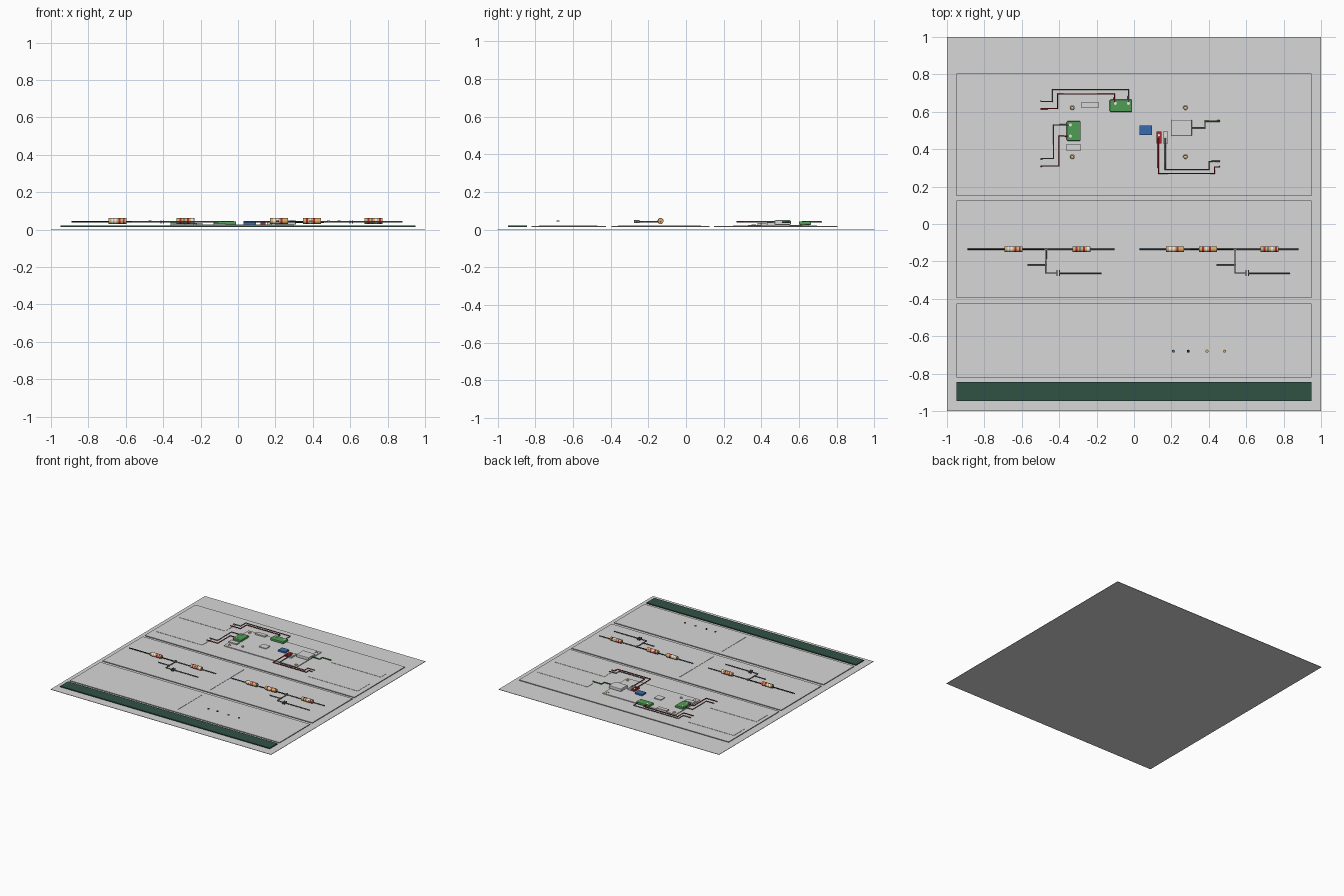
import bpy
import math

cube = bpy.data.objects.get("Cube")
if cube:
    bpy.data.objects.remove(cube, do_unlink=True)


def material(name, r, g, b):
    m = bpy.data.materials.new(name)
    m.use_nodes = True
    m.diffuse_color = (r, g, b, 1)
    m.node_tree.nodes["Principled BSDF"].inputs["Base Color"].default_value = (r, g, b, 1)
    return m


PALE = material("pale grey", 0.68, 0.68, 0.68)
DARK_GREEN = material("dark green", 0.03, 0.085, 0.06)
GREEN = material("terminal green", 0.08, 0.34, 0.09)
RED = material("red", 0.45, 0.02, 0.025)
GREY = material("wire grey", 0.2, 0.2, 0.2)
BLUE = material("blue", 0.04, 0.15, 0.42)
TAN = material("tan", 0.68, 0.42, 0.17)
GOLD = material("gold", 0.7, 0.4, 0.07)
WHITE = material("white", 0.85, 0.85, 0.82)
BLACK = material("black", 0.02, 0.02, 0.025)


def box(name, x0, x1, y0, y1, z0, z1, mat, bevel=0):
    bpy.ops.mesh.primitive_cube_add(size=1, location=((x0 + x1) / 2, (y0 + y1) / 2, (z0 + z1) / 2))
    o = bpy.context.object
    o.name = name
    o.scale = (x1 - x0, y1 - y0, z1 - z0)
    bpy.ops.object.transform_apply(location=False, rotation=False)
    o.data.materials.append(mat)
    if bevel:
        mod = o.modifiers.new("soft edges", "BEVEL")
        mod.width = bevel
        mod.segments = 2
    return o


def cylinder(name, x, y, z, r, h, mat, along_x=False):
    bpy.ops.mesh.primitive_cylinder_add(vertices=20, radius=r, depth=h, location=(x, y, z),
                                        rotation=(0, math.pi / 2 if along_x else 0, 0))
    o = bpy.context.object
    o.name = name
    o.data.materials.append(mat)
    bpy.ops.object.shade_smooth_by_angle()
    return o


def wire(name, points, mat, z=0.041, r=0.004):
    curve = bpy.data.curves.new(name, "CURVE")
    curve.dimensions = "3D"
    curve.bevel_depth = r
    curve.bevel_resolution = 2
    curve.use_fill_caps = True
    spline = curve.splines.new("POLY")
    spline.points.add(len(points) - 1)
    for p, (x, y) in zip(spline.points, points):
        p.co = (x, y, z, 1)
    o = bpy.data.objects.new(name, curve)
    bpy.context.collection.objects.link(o)
    curve.materials.append(mat)
    return o


# Backing sheet, cards and the title strip
TOP = 0.02
box("backing_sheet", -1, 1, -1, 1, 0, 0.003, PALE)
for name, y0, y1 in (("upper_card", 0.15, 0.805), ("middle_card", -0.395, 0.125), ("lower_card", -0.82, -0.425)):
    box(name, -0.95, 0.95, y0, y1, 0.014, TOP, PALE)
box("title_strip", -0.95, 0.95, -0.945, -0.845, 0.014, 0.022, DARK_GREEN)
box("middle_divider", -0.002, 0.002, -0.36, 0.08, TOP, 0.022, PALE)
box("lower_divider", -0.002, 0.002, -0.78, -0.47, TOP, 0.022, PALE)

# Blank label plates beside the circuit board
for x0, x1, y0, y1 in ((-0.92, -0.5, 0.55, 0.695), (-0.92, -0.5, 0.25, 0.4),
                       (0.46, 0.91, 0.55, 0.62), (0.46, 0.91, 0.25, 0.4)):
    box("label_plate", x0, x1, y0, y1, TOP, 0.022, PALE)

# Circuit board with four plated corner holes
box("circuit_board", -0.36, 0.3, 0.33, 0.65, TOP, 0.026, PALE)
for x in (-0.33, 0.275):
    for y in (0.36, 0.622):
        bpy.ops.mesh.primitive_torus_add(major_radius=0.01, minor_radius=0.0025, major_segments=20,
                                         minor_segments=6, location=(x, y, 0.026))
        bpy.context.object.name = "mounting_ring"
        bpy.context.object.data.materials.append(GOLD)

# Terminal blocks with screws
box("left_terminal", -0.36, -0.285, 0.445, 0.55, 0.026, 0.044, GREEN, 0.005)
box("top_terminal", -0.13, -0.01, 0.6, 0.665, 0.026, 0.044, GREEN, 0.005)
for x, y in ((-0.34, 0.53), (-0.34, 0.47), (-0.1, 0.645), (-0.03, 0.645)):
    cylinder("terminal_screw", x, y, 0.0445, 0.008, 0.003, WHITE)

# Board components
box("top_socket", -0.28, -0.19, 0.62, 0.652, 0.026, 0.036, PALE)
box("left_socket", -0.36, -0.285, 0.39, 0.427, 0.026, 0.036, PALE)
box("controller_chip", -0.13, -0.065, 0.455, 0.51, 0.026, 0.032, PALE)
box("relay", 0.2, 0.31, 0.47, 0.557, 0.026, 0.05, PALE, 0.005)
box("trimmer", 0.03, 0.095, 0.475, 0.527, 0.026, 0.038, BLUE)
cylinder("indicator", -0.23, 0.39, 0.03, 0.01, 0.008, PALE)
for x, mat in ((0.133, RED), (0.168, PALE)):
    box("probe_plug", x - 0.014, x + 0.014, 0.43, 0.495, 0.026, 0.038, mat)
    cylinder("probe_pin", x, 0.475, 0.039, 0.006, 0.004, WHITE)

# Wires to the terminals
wire("top_return_wire", [(-0.5, 0.655), (-0.435, 0.655), (-0.435, 0.72), (-0.03, 0.72), (-0.03, 0.65)], GREY)
wire("top_supply_wire", [(-0.5, 0.617), (-0.41, 0.617), (-0.41, 0.695), (-0.105, 0.695), (-0.105, 0.65)], RED)
wire("left_return_wire", [(-0.5, 0.35), (-0.43, 0.35), (-0.43, 0.53), (-0.35, 0.53)], GREY)
wire("left_supply_wire", [(-0.5, 0.31), (-0.4, 0.31), (-0.4, 0.47), (-0.35, 0.47)], RED)
wire("probe_supply_wire", [(0.13, 0.46), (0.13, 0.27), (0.43, 0.27), (0.43, 0.305), (0.46, 0.305)], RED)
wire("probe_return_wire", [(0.167, 0.46), (0.167, 0.292), (0.4, 0.292), (0.4, 0.335), (0.46, 0.335)], GREY)
wire("signal_wire", [(0.3, 0.515), (0.38, 0.515), (0.38, 0.55), (0.46, 0.55)], GREEN, r=0.005)


# Banded resistors on the two divider networks
ROW = -0.135


def resistor(x, bands):
    cylinder("resistor_body", x, ROW, 0.046, 0.015, 0.096, TAN, True)
    for offset, mat in zip((-0.027, -0.009, 0.012, 0.034), bands):
        cylinder("resistor_band", x + offset, ROW, 0.046, 0.0158, 0.01, mat, True)


resistor(-0.645, (WHITE, WHITE, RED, RED))
resistor(-0.28, (RED, GREY, RED, WHITE))
resistor(0.22, (WHITE, WHITE, RED, GOLD))
resistor(0.395, (RED, WHITE, RED, GOLD))
resistor(0.725, (RED, GREY, WHITE, RED))

wire("left_input_lead", [(-0.89, ROW), (-0.47, ROW)], BLACK)
wire("left_output_lead", [(-0.47, ROW), (-0.105, ROW)], GREY)
wire("right_input_lead", [(0.03, ROW), (0.3, ROW)], BLUE)
wire("right_middle_lead", [(0.3, ROW), (0.54, ROW)], BLACK)
wire("right_output_lead", [(0.54, ROW), (0.88, ROW)], GREY)

# Junction, tap and capacitor, repeated for both networks
for shift in (0, 1.01):
    x = -0.47 + shift
    cylinder("junction", x, ROW, 0.043, 0.008, 0.012, GREY)
    wire("junction_wire", [(x, ROW), (x, -0.262), (x + 0.058, -0.262)], GREY)
    wire("tap_wire", [(x - 0.1, -0.217), (x, -0.217)], GREY)
    cylinder("tap_joint", x, -0.217, 0.042, 0.006, 0.01, GREY)
    for px in (x + 0.058, x + 0.072):
        box("capacitor_plate", px - 0.003, px + 0.003, -0.277, -0.247, 0.034, 0.05, GREY)
    wire("ground_wire", [(x + 0.072, -0.262), (x + 0.295, -0.262)], GREY)

# Colour key dots
for x, mat in ((0.21, BLUE), (0.29, BLACK), (0.39, TAN), (0.485, GOLD)):
    cylinder("key_dot", x, -0.68, 0.045, 0.008, 0.006, mat)
